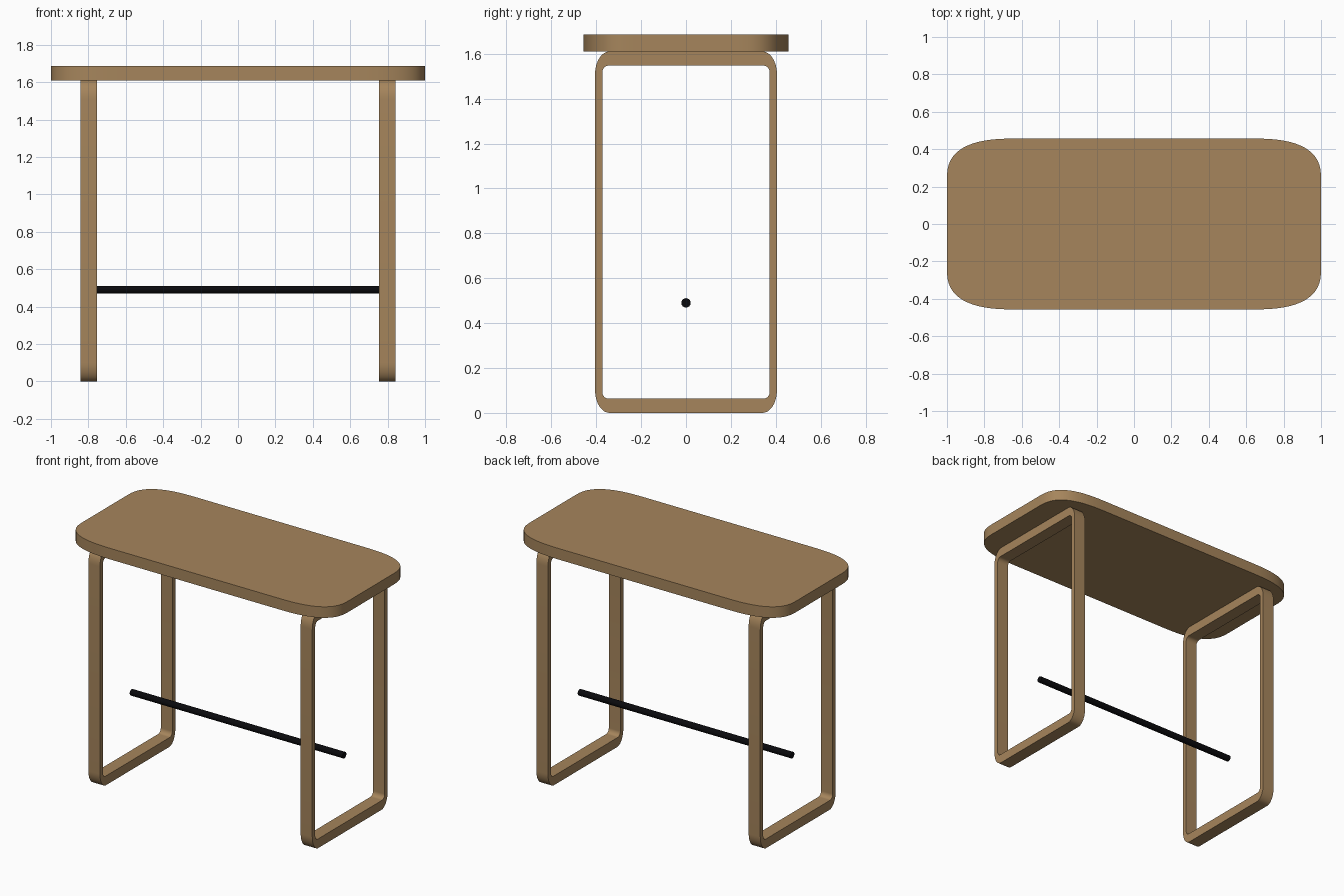
import bpy, bmesh
from math import cos, sin, pi

cube = bpy.data.objects.get("Cube")
if cube:
    bpy.data.objects.remove(cube)


def material(name, colour, roughness):
    m = bpy.data.materials.new(name)
    m.use_nodes = True
    m.diffuse_color = colour
    shader = m.node_tree.nodes["Principled BSDF"]
    shader.inputs["Base Color"].default_value = colour
    shader.inputs["Roughness"].default_value = roughness
    return m


wood = material("warm_wood", (0.38, 0.235, 0.107, 1), 0.6)
black = material("black_metal", (0.003, 0.003, 0.004, 1), 0.5)


def rounded_outline(half_u, half_v, ru, rv, power=2, steps=12):
    """Rectangle outline with (super)elliptic corners."""
    points = []
    for quarter in range(4):
        su = 1 if quarter in (0, 3) else -1
        sv = 1 if quarter < 2 else -1
        for i in range(steps + 1):
            a = (quarter + i / steps) * pi / 2
            u = half_u - ru + ru * abs(cos(a)) ** (2 / power)
            v = half_v - rv + rv * abs(sin(a)) ** (2 / power)
            points.append((su * u, sv * v))
    return points


def finish(name, bm, mat):
    bmesh.ops.recalc_face_normals(bm, faces=bm.faces)
    mesh = bpy.data.meshes.new(name)
    bm.to_mesh(mesh)
    bm.free()
    mesh.materials.append(mat)
    ob = bpy.data.objects.new(name, mesh)
    bpy.context.collection.objects.link(ob)
    bpy.ops.object.select_all(action="DESELECT")
    ob.select_set(True)
    bpy.context.view_layer.objects.active = ob
    bpy.ops.object.shade_smooth_by_angle(angle=pi / 6)
    return ob


def ring(bm, points, place):
    return [bm.verts.new(place(u, v)) for u, v in points]


def bridge(bm, a, b):
    for i in range(len(a)):
        j = (i + 1) % len(a)
        bm.faces.new((a[i], a[j], b[j], b[i]))


def slab(name, points, low, high, place, mat):
    """Solid prism of an outline between two levels."""
    bm = bmesh.new()
    a = ring(bm, points, lambda u, v: place(u, v, low))
    b = ring(bm, points, lambda u, v: place(u, v, high))
    bridge(bm, a, b)
    bm.faces.new(a)
    bm.faces.new(b)
    return finish(name, bm, mat)


def loop_leg(name, x0, x1):
    """Closed rounded frame standing in the yz plane."""
    outer = rounded_outline(0.405, 0.805, 0.065, 0.1)
    inner = rounded_outline(0.373, 0.742, 0.028, 0.032)
    bm = bmesh.new()
    rings = [ring(bm, pts, lambda u, v: (x, u, v + 0.805 - shift))
             for pts, x, shift in ((outer, x0, 0), (outer, x1, 0),
                                   (inner, x1, 0), (inner, x0, 0))]
    for i in range(4):
        bridge(bm, rings[i], rings[(i + 1) % 4])
    return finish(name, bm, mat=wood)


# Table top with soft, stretched corners
slab("table_top", rounded_outline(1, 0.457, 0.38, 0.22, power=2.7, steps=20),
     1.61, 1.685, lambda u, v, w: (u, v, w), wood)

# Loop legs
loop_leg("right_leg_frame", -0.842, -0.755)
loop_leg("left_leg_frame", 0.755, 0.842)

# Foot rail
slab("foot_rail", rounded_outline(0.021, 0.021, 0.021, 0.021, steps=6),
     -0.8, 0.8, lambda u, v, w: (w, u, v + 0.49), black)
